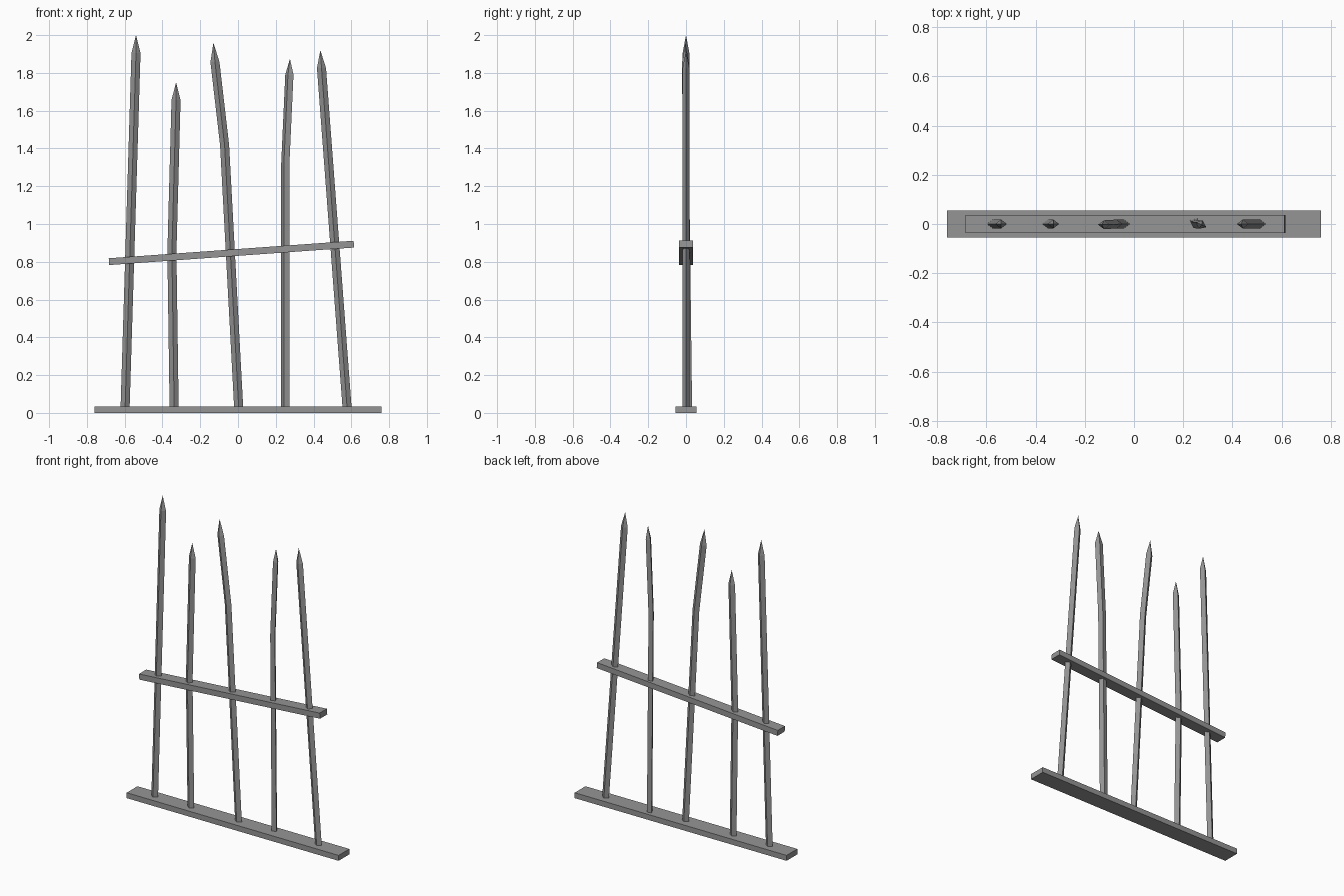
import bpy
import bmesh
import math
from mathutils import Vector

cube = bpy.data.objects.get("Cube")
if cube:
    bpy.data.objects.remove(cube, do_unlink=True)

# Single iron colour
iron = bpy.data.materials.new("grey_iron")
iron.use_nodes = True
iron.diffuse_color = (0.3, 0.3, 0.3, 1)
iron.node_tree.nodes["Principled BSDF"].inputs["Base Color"].default_value = iron.diffuse_color


def finish(name, bm):
    bmesh.ops.recalc_face_normals(bm, faces=bm.faces)
    mesh = bpy.data.meshes.new(name)
    bm.to_mesh(mesh)
    bm.free()
    mesh.materials.append(iron)
    obj = bpy.data.objects.new(name, mesh)
    bpy.context.collection.objects.link(obj)
    return obj


def beam(name, size, location, tilt=0):
    bm = bmesh.new()
    bmesh.ops.create_cube(bm, size=1)
    bmesh.ops.scale(bm, vec=size, verts=bm.verts)
    obj = finish(name, bm)
    obj.location = location
    obj.rotation_euler.y = -tilt


def spike(name, path, twist=0, wide=0.024, deep=0.018):
    """Diamond-section bar through the path; the last point is the tip."""
    bm = bmesh.new()
    rings = []
    for point in path[:-1]:
        ring = []
        for i in range(4):
            a = i * math.pi / 2
            x, y = wide * math.cos(a), deep * math.sin(a)
            offset = Vector((x * math.cos(twist) - y * math.sin(twist),
                             x * math.sin(twist) + y * math.cos(twist), 0))
            ring.append(bm.verts.new(Vector(point) + offset))
        rings.append(ring)
    tip = bm.verts.new(path[-1])
    bm.faces.new(rings[0])
    for low, high in zip(rings, rings[1:]):
        for i in range(4):
            j = (i + 1) % 4
            bm.faces.new((low[i], low[j], high[j], high[i]))
    for i in range(4):
        bm.faces.new((rings[-1][i], rings[-1][(i + 1) % 4], tip))
    finish(name, bm)


# Ground beam and slanted cross rail
beam("base_beam", (1.52, 0.11, 0.035), (0, 0, 0.0175))
beam("cross_rail", (1.3, 0.074, 0.036), (-0.035, 0, 0.847), math.atan2(0.093, 1.297))

# Leaning and bent pointed bars
spike("spike_far_right", [(-0.598, 0, 0.02), (-0.54, 0, 1.905), (-0.54, 0, 2.0)])
spike("spike_right", [(-0.338, 0, 0.02), (-0.35, 0, 0.85), (-0.328, 0, 1.656), (-0.328, 0, 1.75)])
spike("spike_middle", [(0.004, 0, 0.02), (-0.071, 0, 1.418), (-0.122, -0.003, 1.857), (-0.13, -0.003, 1.96)])
spike("spike_left", [(0.25, 0.016, 0.02), (0.25, 0, 1.31), (0.272, -0.003, 1.79), (0.275, -0.003, 1.875)],
      twist=math.radians(-25))
spike("spike_far_left", [(0.578, 0, 0.02), (0.442, 0, 1.825), (0.436, 0, 1.92)])
